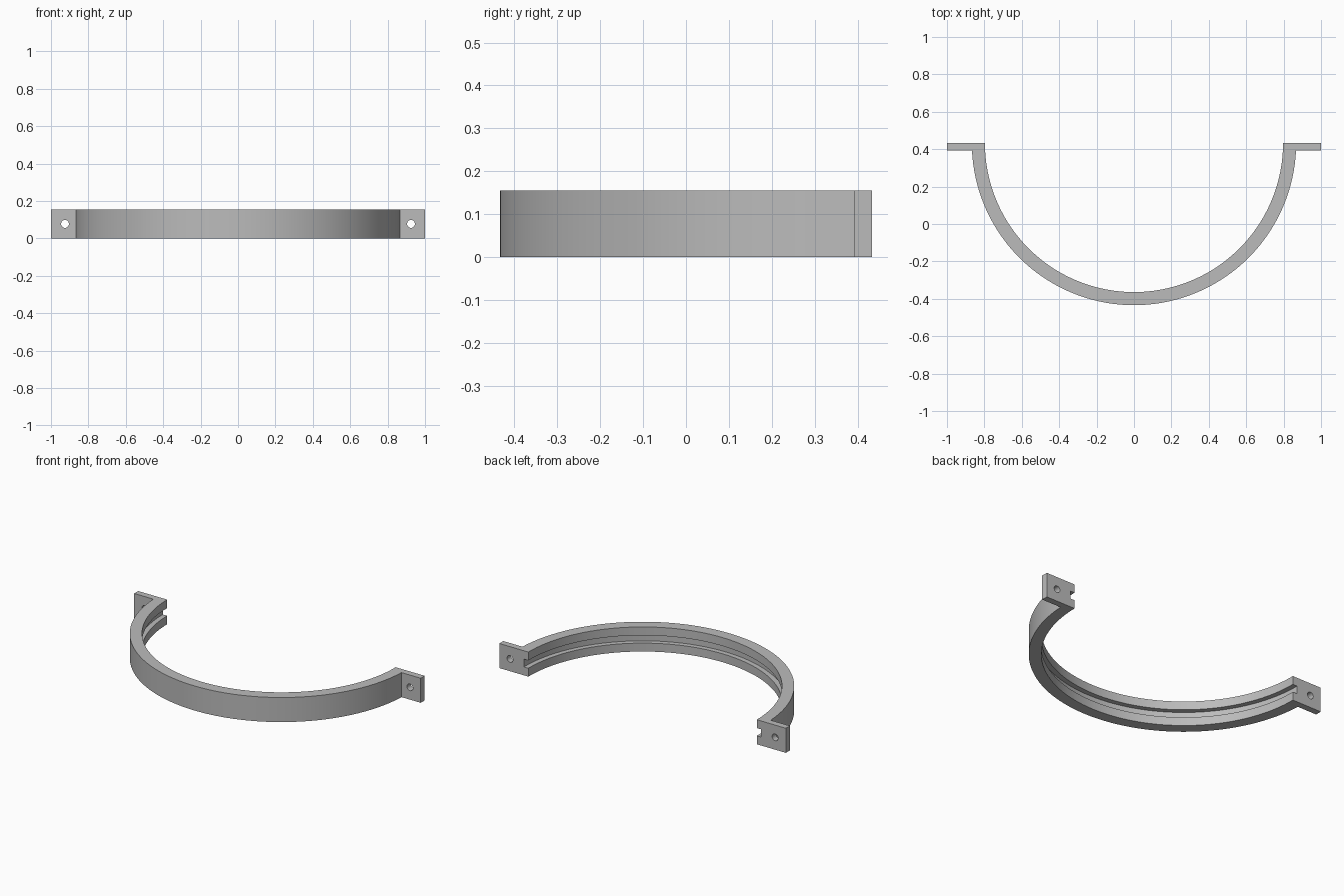
import bpy, bmesh, math
from mathutils import Matrix, Vector

cube = bpy.data.objects.get("Cube")
if cube:
    bpy.data.objects.remove(cube, do_unlink=True)

HEIGHT = 0.155
BACK = 0.433
R_IN, R_GROOVE, R_OUT = 0.797, 0.828, 0.867
GROOVE_LOW, GROOVE_HIGH = 0.053, 0.102
TAB_THICK = 0.04

grey = bpy.data.materials.new("plain grey")
grey.use_nodes = True
grey.diffuse_color = (0.5, 0.5, 0.5, 1)
grey.node_tree.nodes["Principled BSDF"].inputs["Base Color"].default_value = (0.5, 0.5, 0.5, 1)


def add_object(name, bm):
    bmesh.ops.recalc_face_normals(bm, faces=bm.faces)
    mesh = bpy.data.meshes.new(name)
    bm.to_mesh(mesh)
    bm.free()
    mesh.materials.append(grey)
    obj = bpy.data.objects.new(name, mesh)
    bpy.context.collection.objects.link(obj)
    return obj


def smooth(obj):
    bpy.ops.object.select_all(action='DESELECT')
    obj.select_set(True)
    bpy.context.view_layer.objects.active = obj
    bpy.ops.object.shade_smooth_by_angle(angle=math.radians(30))


# Half ring: grooved cross-section swept through a half turn
section = [(R_IN, 0), (R_OUT, 0), (R_OUT, HEIGHT), (R_IN, HEIGHT),
           (R_IN, GROOVE_HIGH), (R_GROOVE, GROOVE_HIGH),
           (R_GROOVE, GROOVE_LOW), (R_IN, GROOVE_LOW)]
STEPS = 96
bm = bmesh.new()
rings = []
for i in range(STEPS + 1):
    a = math.pi + math.pi * i / STEPS
    rings.append([bm.verts.new((r * math.cos(a), BACK + r * math.sin(a), z))
                  for r, z in section])
for a, b in zip(rings, rings[1:]):
    for j in range(len(section)):
        k = (j + 1) % len(section)
        bm.faces.new((a[j], a[k], b[k], b[j]))
bm.faces.new(rings[0])
bm.faces.new(rings[-1])
smooth(add_object("half_ring", bm))

# Mounting tabs with a screw hole through each
for side, label in ((1, "left"), (-1, "right")):
    inner = R_OUT - 0.002
    bm = bmesh.new()
    bmesh.ops.create_cube(bm, size=1)
    bmesh.ops.scale(bm, vec=(1 - inner, TAB_THICK, HEIGHT), verts=bm.verts)
    bmesh.ops.translate(bm, verts=bm.verts, vec=Vector(
        (side * (1 + inner) / 2, BACK - TAB_THICK / 2, HEIGHT / 2)))
    tab = add_object(label + "_tab", bm)

    bm = bmesh.new()
    place = (Matrix.Translation((side * 0.925, BACK - TAB_THICK / 2, HEIGHT / 2))
             @ Matrix.Rotation(math.pi / 2, 4, 'X'))
    bmesh.ops.create_cone(bm, cap_ends=True, segments=32, radius1=0.021,
                          radius2=0.021, depth=0.2, matrix=place)
    cutter = add_object(label + "_hole_cutter", bm)

    mod = tab.modifiers.new("screw hole", 'BOOLEAN')
    mod.operation = 'DIFFERENCE'
    mod.solver = 'EXACT'
    mod.object = cutter
    bpy.ops.object.select_all(action='DESELECT')
    tab.select_set(True)
    bpy.context.view_layer.objects.active = tab
    bpy.ops.object.modifier_apply(modifier=mod.name)
    bpy.data.objects.remove(cutter, do_unlink=True)
    smooth(tab)
